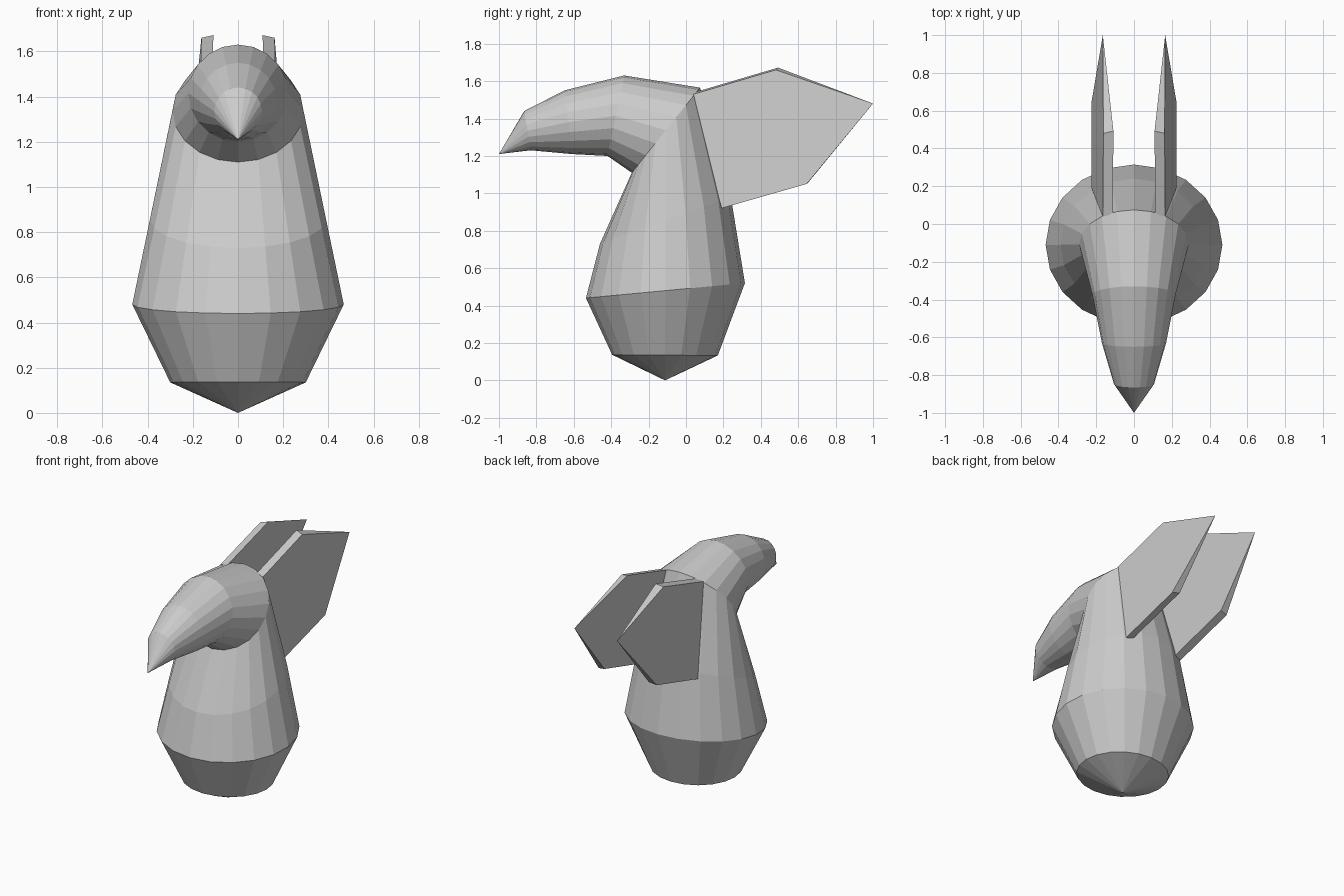
import bpy, bmesh
from math import cos, sin, tau
from mathutils import Vector

if "Cube" in bpy.data.objects:
    bpy.data.objects.remove(bpy.data.objects["Cube"])

SIDES = 20


def finish(name, bm):
    bmesh.ops.recalc_face_normals(bm, faces=bm.faces)
    mesh = bpy.data.meshes.new(name)
    bm.to_mesh(mesh)
    bm.free()
    obj = bpy.data.objects.new(name, mesh)
    bpy.context.collection.objects.link(obj)
    return obj


def loft(name, rings, tip):
    """Skin tilted elliptical rings, then close the last one to a point.
    Ring: front (y, z), back (y, z), half width in x."""
    bm = bmesh.new()
    loops = []
    for fy, fz, by, bz, w in rings:
        f, b = Vector((0, fy, fz)), Vector((0, by, bz))
        c, d = (f + b) / 2, (f - b) / 2
        loops.append([bm.verts.new(c + d * cos(tau * i / SIDES)
                                   + Vector((w * sin(tau * i / SIDES), 0, 0)))
                      for i in range(SIDES)])
    end = bm.verts.new((0, *tip))
    for i in range(SIDES):
        j = (i + 1) % SIDES
        for a, b in zip(loops, loops[1:]):
            bm.faces.new((a[i], a[j], b[j], b[i]))
        bm.faces.new((loops[-1][i], loops[-1][j], end))
    return finish(name, bm)


# Shared neck ring joins body and head
neck = (-0.29, 1.11, 0.075, 1.565, 0.29)

# Pear-shaped body, pointed underneath
loft("body", [neck,
              (-0.46, 0.73, 0.24, 0.98, 0.39),
              (-0.535, 0.44, 0.315, 0.52, 0.468),
              (-0.395, 0.137, 0.17, 0.133, 0.30)], (-0.112, 0))

# Head tapering forward into a drooping beak
loft("head", [neck,
              (-0.42, 1.20, -0.33, 1.63, 0.22),
              (-0.61, 1.21, -0.65, 1.55, 0.17),
              (-0.83, 1.23, -0.865, 1.44, 0.106)], (-1.0, 1.21))


# Wings: tilted five-sided plates narrowing to a point at the rear
def wing(name, side):
    outline = [(0.165, 0.04, 1.53), (0.225, 0.19, 0.92),
               (0.225, 0.645, 1.05), (0.162, 0.48, 1.66)]
    shift = Vector((-0.053, 0.012, 0.012))
    bm = bmesh.new()

    def add(p):
        return bm.verts.new((side * p[0], p[1], p[2]))

    tip = add((0.165, 1.0, 1.48))
    o = [add(p) for p in outline]
    n = [add(Vector(p) + shift) for p in outline]
    for s in (o, n):
        bm.faces.new((s[0], s[1], s[2], tip, s[3]))
    for i, j in ((0, 1), (1, 2), (3, 0)):
        bm.faces.new((o[i], o[j], n[j], n[i]))
    for i in (2, 3):
        bm.faces.new((o[i], tip, n[i]))
    finish(name, bm)


wing("wing_right", 1)
wing("wing_left", -1)
